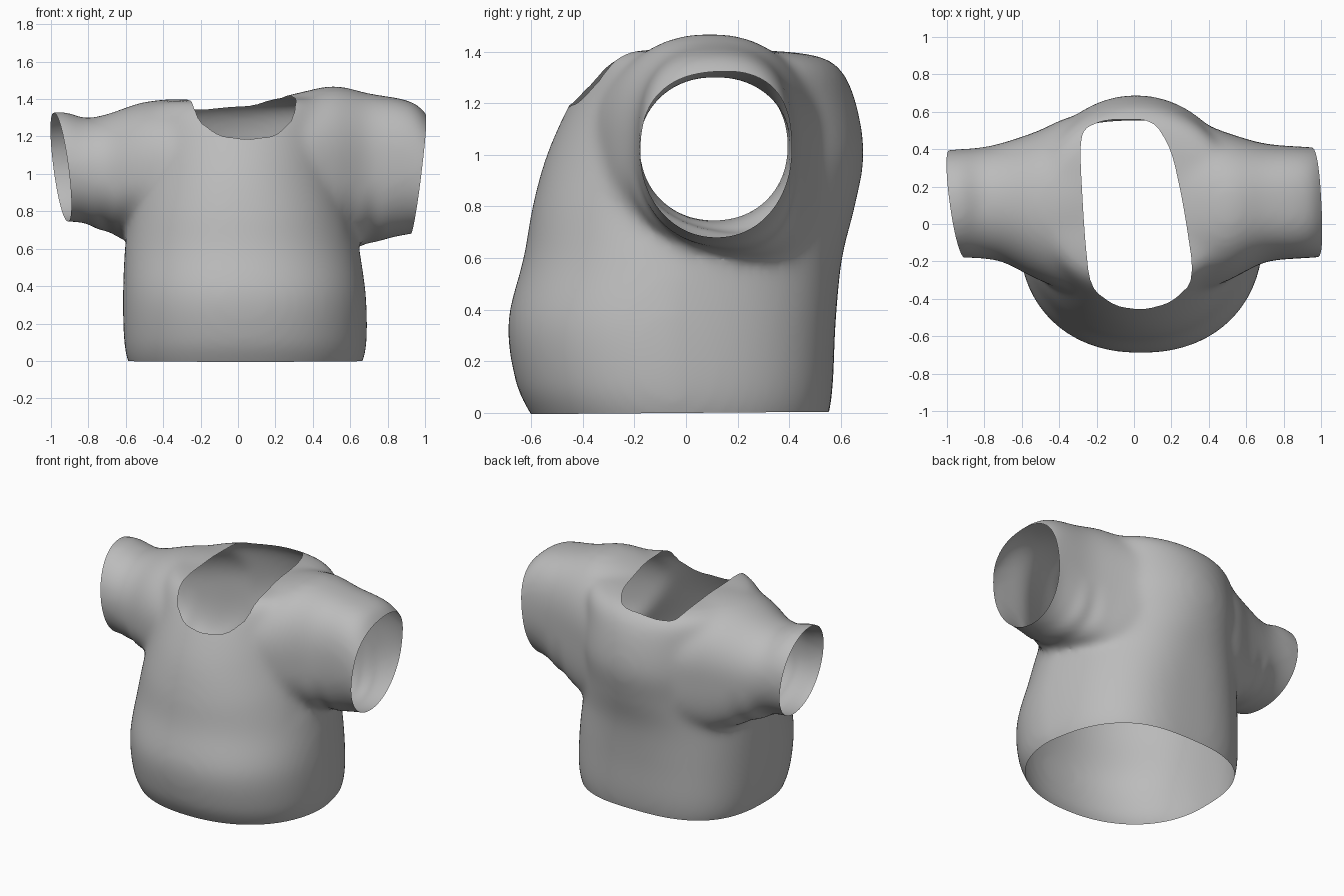
import bpy, bmesh, math
from mathutils import Vector

cube = bpy.data.objects.get("Cube")
if cube:
    bpy.data.objects.remove(cube, do_unlink=True)

SIDES = 64


def spline(rows, steps=6):
    """Catmull-Rom interpolation through rows of numbers."""
    out = []
    for i in range(len(rows) - 1):
        a, b, c, d = (rows[min(max(i + k, 0), len(rows) - 1)] for k in (-1, 0, 1, 2))
        for s in range(steps):
            t = s / steps
            out.append([q + 0.5 * t * (r - p + t * (2 * p - 5 * q + 4 * r - w + t * (3 * (q - r) + w - p)))
                        for p, q, r, w in zip(a, b, c, d)])
    return out + [list(rows[-1])]


def loft(bm, rows, place):
    """Closed loft: position, u min, u max, v min, v max, roundness at low v and high v."""
    rings = []
    for pos, u0, u1, v0, v1, low, high in spline(rows):
        ring = []
        for k in range(SIDES):
            a = 2 * math.pi * k / SIDES
            c, s = math.cos(a), math.sin(a)
            power = low if s < 0 else high
            u = math.copysign(abs(c) ** (2 / power), c)
            v = math.copysign(abs(s) ** (2 / power), s)
            ring.append(bm.verts.new(place(pos, (u0 + u1) / 2 + u * (u1 - u0) / 2,
                                           (v0 + v1) / 2 + v * (v1 - v0) / 2, u, v)))
        rings.append(ring)
    for lo, hi in zip(rings, rings[1:]):
        for k in range(SIDES):
            j = (k + 1) % SIDES
            bm.faces.new((lo[k], lo[j], hi[j], hi[k]))
    bm.faces.new(rings[0])
    bm.faces.new(rings[-1])


def torso_place(z, x, y, u, v):
    # softer left back corner below, slightly higher left shoulder above
    pull = 0.09 * max(0.0, u) * max(0.0, v) * max(0.0, 1 - max(0.0, z - 0.6) / 0.4)
    return (x - pull, y, z + 0.06 * x * max(0.0, z - 1))


def sleeve_place(x, y, z, u, v):
    # the underside hangs lower towards the back, near the body
    sag = 0.13 * max(0.0, 1 - max(0.0, abs(x) - 0.5) / 0.35)
    return (x, y, z + sag * u * min(v, 0.0))


# torso: z, x range, y range, roundness of front and back
torso = [(-0.08, -0.55, 0.63, -0.55, 0.53, 2.2, 2.8),
         (0.0, -0.59, 0.67, -0.605, 0.555, 2.2, 2.8),
         (0.12, -0.61, 0.69, -0.66, 0.57, 2.2, 2.8),
         (0.35, -0.615, 0.685, -0.69, 0.58, 2.2, 2.7),
         (0.6, -0.605, 0.65, -0.63, 0.605, 2.1, 2.4),
         (0.8, -0.58, 0.61, -0.595, 0.655, 2.1, 2.1),
         (1.0, -0.56, 0.58, -0.54, 0.69, 2.0, 2.0),
         (1.2, -0.54, 0.56, -0.45, 0.66, 2.0, 2.0),
         (1.33, -0.52, 0.55, -0.365, 0.6, 2.2, 2.1),
         (1.385, -0.46, 0.5, -0.3, 0.5, 2.3, 2.1),
         (1.4, -0.4, 0.45, -0.2, 0.3, 2.3, 2.1)]
# sleeves: x, y range, z range, roundness of underside and top
left_sleeve = [(0.15, -0.4, 0.58, 0.64, 1.39, 3.3, 2.3),
               (0.35, -0.36, 0.54, 0.63, 1.44, 3.3, 2.3),
               (0.52, -0.295, 0.48, 0.62, 1.47, 3.2, 2.3),
               (0.7, -0.205, 0.43, 0.635, 1.43, 2.6, 2.5),
               (0.88, -0.185, 0.415, 0.67, 1.4, 2.1, 2.6),
               (0.97, -0.18, 0.41, 0.685, 1.36, 2.1, 2.5),
               (1.05, -0.175, 0.4, 0.69, 1.26, 2.1, 2.4)]
right_sleeve = [(-0.15, -0.4, 0.6, 0.68, 1.39, 3.3, 2.2),
                (-0.35, -0.36, 0.57, 0.67, 1.4, 3.3, 2.2),
                (-0.52, -0.295, 0.495, 0.66, 1.38, 3.1, 2.2),
                (-0.7, -0.205, 0.435, 0.695, 1.32, 2.5, 2.1),
                (-0.82, -0.185, 0.41, 0.735, 1.3, 2.1, 2.1),
                (-0.94, -0.18, 0.4, 0.745, 1.335, 2.1, 2.1),
                (-1.08, -0.18, 0.39, 0.75, 1.31, 2.1, 2.1)]

bm = bmesh.new()
loft(bm, torso, torso_place)
loft(bm, left_sleeve, sleeve_place)
loft(bm, right_sleeve, sleeve_place)
bmesh.ops.recalc_face_normals(bm, faces=bm.faces)
mesh = bpy.data.meshes.new("shirt")
bm.to_mesh(mesh)
bm.free()
shirt = bpy.data.objects.new("shirt", mesh)
bpy.context.collection.objects.link(shirt)

# fuse the three volumes into one skin
fuse = shirt.modifiers.new("fuse", 'REMESH')
fuse.mode = 'VOXEL'
fuse.voxel_size = 0.02
graph = bpy.context.evaluated_depsgraph_get()
fused = bpy.data.meshes.new_from_object(shirt.evaluated_get(graph))
shirt.modifiers.clear()

bm = bmesh.new()
bm.from_mesh(fused)
for _ in range(14):
    bmesh.ops.smooth_vert(bm, verts=bm.verts, factor=0.5,
                          use_axis_x=True, use_axis_y=True, use_axis_z=True)

# soft cloth folds under the sleeves
bm.normal_update()
moves = []
for v in bm.verts:
    x, y, z = v.co
    weight = math.exp(-((abs(x) - 0.7) / 0.1) ** 2) * max(0.0, min(1.0, (z - 0.6) / 0.1, (0.95 - z) / 0.2))
    moves.append((v, v.normal * 0.005 * weight * math.sin(42 * abs(x) + 5 * y)))
for v, m in moves:
    v.co += m


def trim(point, normal):
    bmesh.ops.bisect_plane(bm, geom=bm.verts[:] + bm.edges[:] + bm.faces[:], dist=1e-5,
                           plane_co=point, plane_no=normal, clear_outer=True)


# open the hem and the two sleeve ends
trim((0, 0, 0), (0, 0.008, -1))
trim((0.965, 0.12, 1.02), (1, 0.06, -0.12))
trim((-0.945, 0.1, 1.03), (-1, -0.14, -0.13))

# neckline outline, anticlockwise from above, rounded by corner cutting
neck = [(-0.29, 0.4), (-0.265, -0.05), (-0.235, -0.34), (-0.1, -0.44), (0.05, -0.46),
        (0.2, -0.42), (0.325, -0.3), (0.265, 0.1), (0.2, 0.4), (0.1, 0.56),
        (-0.15, 0.56), (-0.27, 0.51)]
neck = [Vector((x, y, 0)) for x, y in neck]
for _ in range(2):
    neck = [p for a, b in zip(neck, neck[1:] + neck[:1])
            for p in (a.lerp(b, 0.2), a.lerp(b, 0.8))]
walls = []
for a, b in zip(neck, neck[1:] + neck[:1]):
    d = b - a
    out = Vector((d.y, -d.x, 0)).normalized()
    walls.append((a, out))
    mid, reach = (a + b) / 2, d.length / 2 + 0.05
    near = [f for f in bm.faces if f.calc_center_median().z > 1.05
            and (f.calc_center_median().xy - mid.xy).length < reach]
    geom = set(near)
    for f in near:
        geom.update(f.verts)
        geom.update(f.edges)
    bmesh.ops.bisect_plane(bm, geom=list(geom), dist=1e-5, plane_co=a, plane_no=out)
hole = []
for f in bm.faces:
    c = f.calc_center_median()
    if c.z > 1.05 and all((c - a).dot(n) < 1e-5 for a, n in walls):
        hole.append(f)
bmesh.ops.delete(bm, geom=hole, context='FACES')

bm.to_mesh(mesh)
bm.free()
bpy.data.meshes.remove(fused)

# plain grey cloth
cloth = bpy.data.materials.new("grey cloth")
cloth.use_nodes = True
grey = (0.5, 0.5, 0.5, 1)
cloth.diffuse_color = grey
cloth.node_tree.nodes["Principled BSDF"].inputs["Base Color"].default_value = grey
mesh.materials.clear()
mesh.materials.append(cloth)

bpy.context.view_layer.objects.active = shirt
shirt.select_set(True)
bpy.ops.object.shade_smooth_by_angle(angle=math.radians(60))
